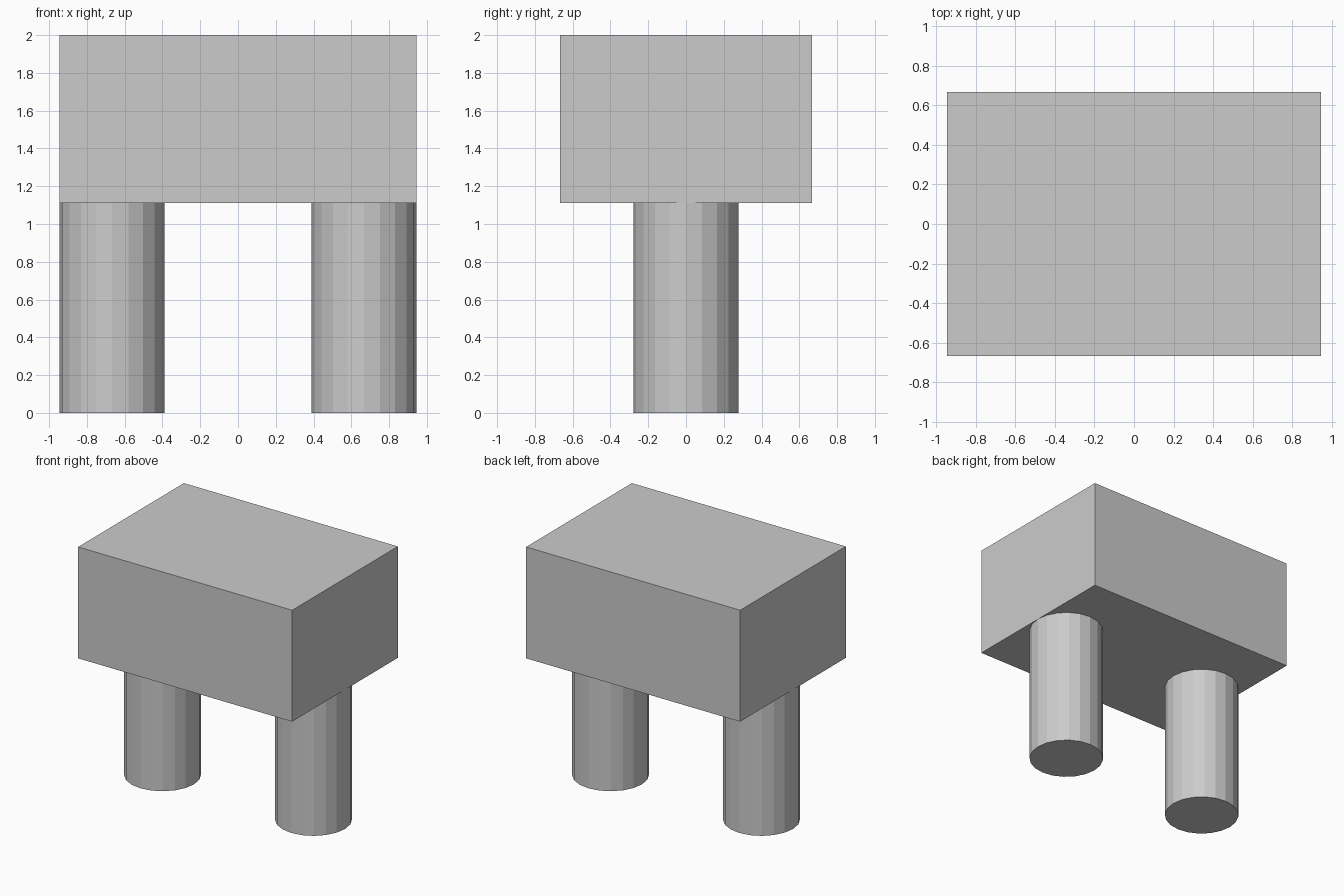
import bpy

if "Cube" in bpy.data.objects:
    bpy.data.objects.remove(bpy.data.objects["Cube"])

LEG_HEIGHT = 1.111
LEG_RADIUS = 0.278
TOP_SIZE = (1.889, 1.333, 2.0 - LEG_HEIGHT)

# Solid block on top
bpy.ops.mesh.primitive_cube_add(size=1, location=(0, 0, LEG_HEIGHT + TOP_SIZE[2] / 2))
block = bpy.context.object
block.name = "top_block"
block.scale = TOP_SIZE
bpy.ops.object.transform_apply(location=False, rotation=False, scale=True)


# Flat-sided round legs, flush with the block's ends
def add_leg(name, x):
    bpy.ops.mesh.primitive_cylinder_add(
        vertices=20, radius=LEG_RADIUS, depth=LEG_HEIGHT, location=(x, 0, LEG_HEIGHT / 2))
    bpy.context.object.name = name


leg_x = TOP_SIZE[0] / 2 - LEG_RADIUS
for side, sign in (("left", -1), ("right", 1)):
    add_leg(side + "_leg", sign * leg_x)
